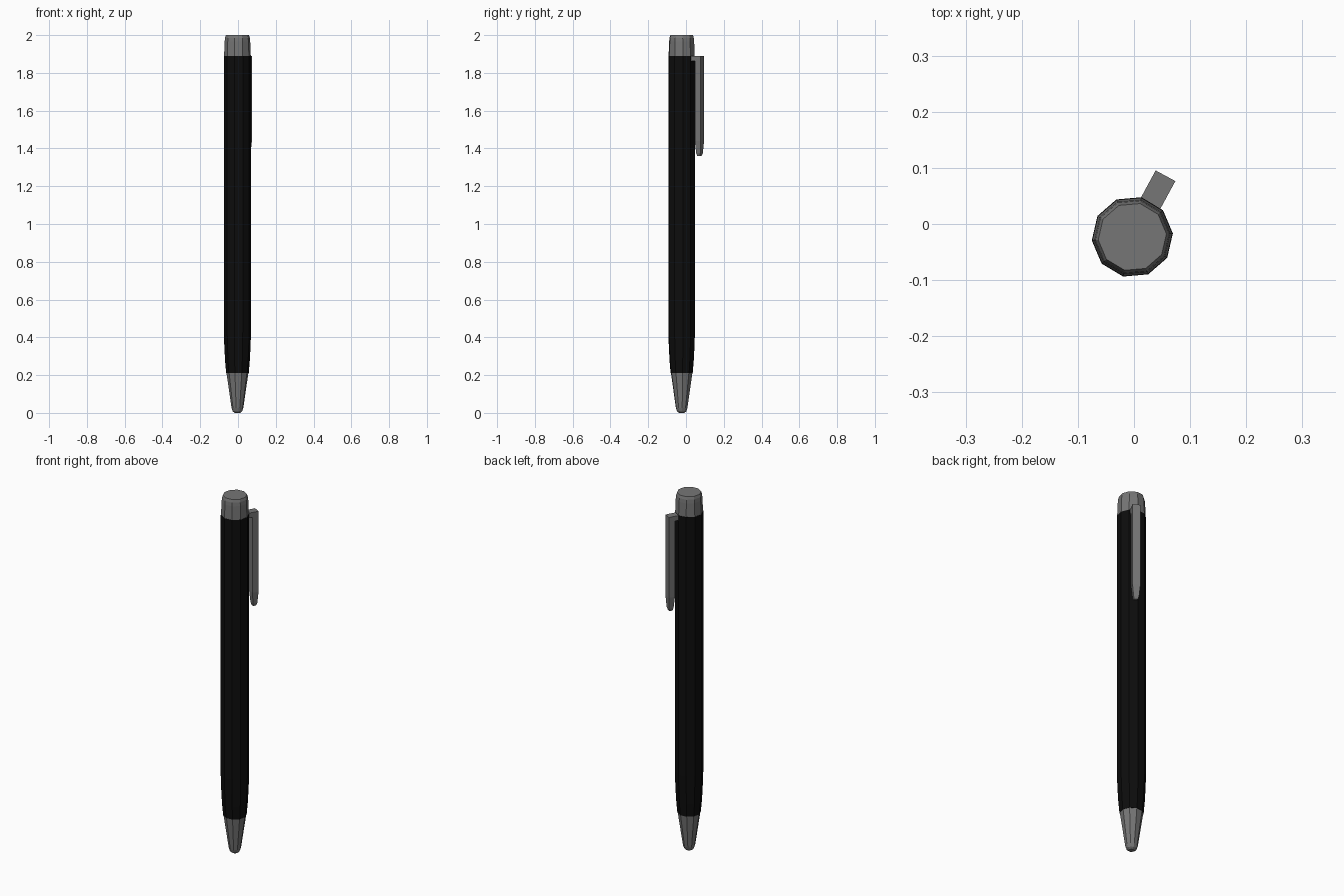
import bpy, bmesh, math
from mathutils import Matrix, Vector

cube = bpy.data.objects.get("Cube")
if cube:
    bpy.data.objects.remove(cube, do_unlink=True)

SIDES = 10
AXIS = Vector((-0.003, -0.023, 0))      # centre line of the barrel
TURN = math.radians(5)                  # twist of the barrel facets
CLIP_TURN = math.radians(61.5)          # direction the clip points in


def material(name, colour):
    mat = bpy.data.materials.new(name)
    mat.use_nodes = True
    rgba = (*colour, 1)
    mat.diffuse_color = rgba
    mat.node_tree.nodes["Principled BSDF"].inputs["Base Color"].default_value = rgba
    return mat


def finish(name, bm, mat):
    bmesh.ops.recalc_face_normals(bm, faces=bm.faces)
    mesh = bpy.data.meshes.new(name)
    bm.to_mesh(mesh)
    bm.free()
    mesh.materials.append(mat)
    obj = bpy.data.objects.new(name, mesh)
    bpy.context.collection.objects.link(obj)
    return obj


def loft(name, rings, mat):
    """Skin a stack of equal-sized rings and close both ends."""
    bm = bmesh.new()
    loops = [[bm.verts.new(p) for p in ring] for ring in rings]
    for low, high in zip(loops, loops[1:]):
        for i in range(len(low)):
            j = (i + 1) % len(low)
            bm.faces.new((low[i], low[j], high[j], high[i]))
    bm.faces.new(loops[0])
    bm.faces.new(loops[-1])
    return finish(name, bm, mat)


def turned(name, profile, mat):
    """Faceted round part from (radius, height) pairs."""
    angles = [TURN + math.tau * i / SIDES for i in range(SIDES)]
    return loft(name, [[AXIS + Vector((r * math.cos(a), r * math.sin(a), z))
                        for a in angles] for r, z in profile], mat)


def clip_part(name, sections, mat):
    """Rectangular sections: (inner radius, outer radius, half width, height)."""
    obj = loft(name, [[(a, -w, z), (b, -w, z), (b, w, z), (a, w, z)]
                      for a, b, w, z in sections], mat)
    obj.data.transform(Matrix.Translation(AXIS) @ Matrix.Rotation(CLIP_TURN, 4, 'Z'))
    return obj


grey = material("grey metal", (0.18, 0.18, 0.18))
black = material("black plastic", (0.004, 0.004, 0.004))

# Barrel, writing tip and end cap
turned("tip", [(0.014, 0), (0.025, 0.008), (0.031, 0.025), (0.034, 0.045),
               (0.058, 0.21)], grey)
turned("barrel", [(0.060, 0.21), (0.066, 0.28), (0.070, 0.36),
                  (0.0725, 0.44), (0.0725, 1.89)], black)
turned("end_cap", [(0.071, 1.89), (0.068, 1.965), (0.066, 1.985), (0.061, 2.0)], grey)

# Pocket clip and the bridge that joins it to the barrel
clip_part("clip", [(0.099, 0.115, 0.009, 1.36), (0.095, 0.120, 0.014, 1.375),
                   (0.090, 0.124, 0.020, 1.44), (0.090, 0.124, 0.020, 1.89)], grey)
clip_part("clip_bridge", [(0.055, 0.092, 0.020, 1.863),
                          (0.055, 0.092, 0.020, 1.89)], grey)
